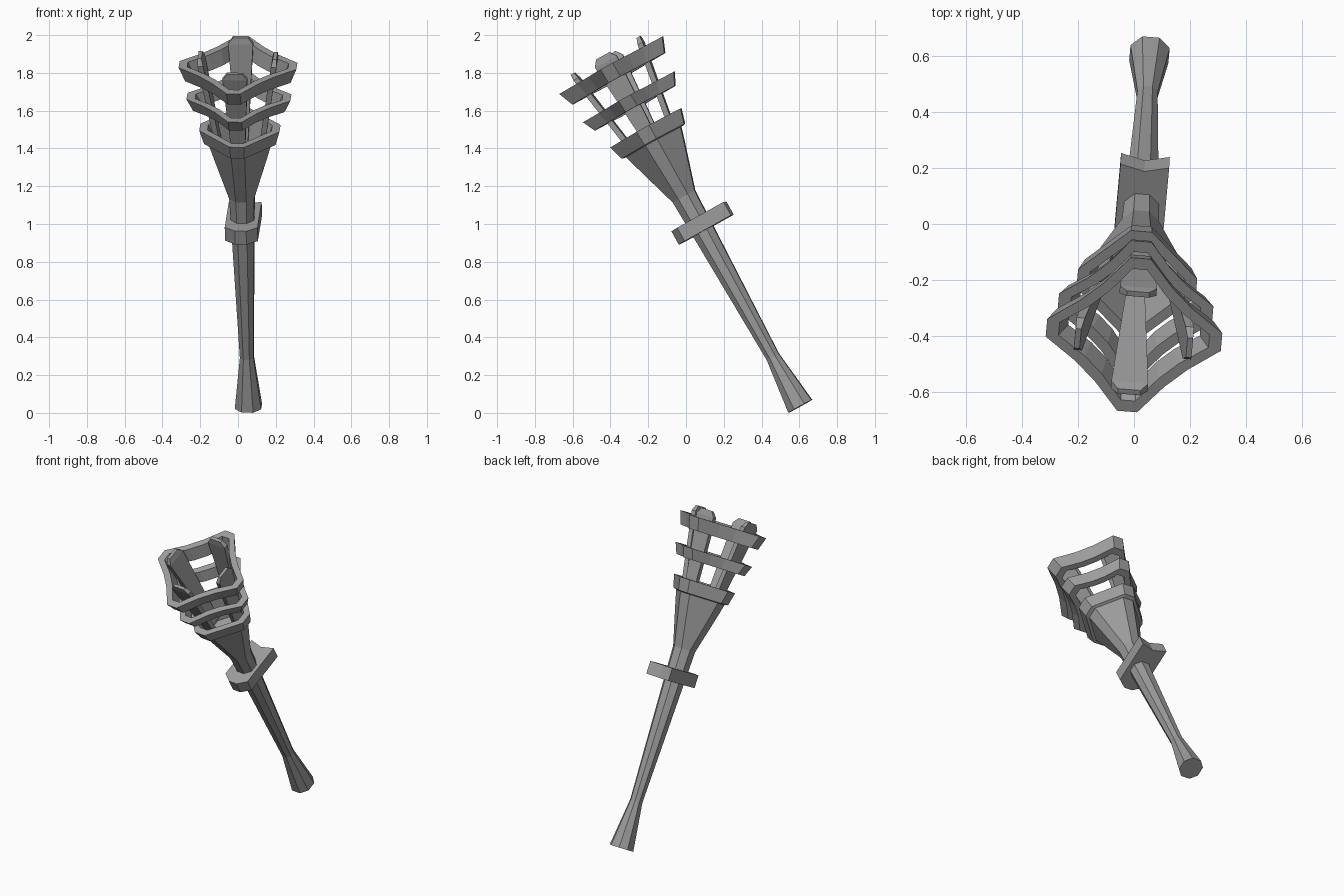
import bpy, bmesh
from mathutils import Matrix, Vector

if "Cube" in bpy.data.objects:
    bpy.data.objects.remove(bpy.data.objects["Cube"], do_unlink=True)

# Single dull metal colour
metal = bpy.data.materials.new("grey_metal")
metal.use_nodes = True
GREY = (0.33, 0.33, 0.33, 1)
metal.diffuse_color = GREY
metal.node_tree.nodes["Principled BSDF"].inputs["Base Color"].default_value = GREY

# Leaning frame: local z runs up the shaft, local y points to the back
axis = Vector((-0.055, -1.0, 1.805)).normalized()
side = Vector((0.05, 0.55, 0.31)).cross(axis).normalized()
back = axis.cross(side)
lean = Matrix.Translation((0.055, 0.605, 0.035)) @ Matrix((side, back, axis)).transposed().to_4x4()


def section(z, r, c, dip=None):
    """Diamond with cut corners; dip adds two pulled-in points per side."""
    pts = []
    for q in range(4):
        turn = Matrix.Rotation(q * 1.5707963, 3, 'Z')
        side_pts = [Vector((r, -c, z)), Vector((r, c, z))]
        if dip is not None:
            a, b = Vector((r, c, z)), Vector((c, r, z))
            inward = Vector((dip, dip, 0))
            side_pts += [a.lerp(b, f) - inward for f in (0.36, 0.64)]
        pts += [turn @ p for p in side_pts]
    return pts


def loft(name, sections, looped=False, turn=0):
    """Skin a list of equal cross-sections; cap the ends or close the loop."""
    bm = bmesh.new()
    rows = [[bm.verts.new(p) for p in s] for s in sections]
    pairs = list(zip(rows, rows[1:]))
    if looped:
        pairs.append((rows[-1], rows[0]))
    else:
        bm.faces.new(rows[0])
        bm.faces.new(rows[-1])
    for a, b in pairs:
        n = len(a)
        for i in range(n):
            j = (i + 1) % n
            bm.faces.new((a[i], a[j], b[j], b[i]))
    bmesh.ops.recalc_face_normals(bm, faces=bm.faces)
    mesh = bpy.data.meshes.new(name)
    bm.to_mesh(mesh)
    bm.free()
    mesh.materials.append(metal)
    obj = bpy.data.objects.new(name, mesh)
    obj.matrix_world = lean @ Matrix.Rotation(turn, 4, 'Z')
    bpy.context.collection.objects.link(obj)
    return obj


# Handle with flared foot
loft("handle", [section(0, 0.07, 0.031), section(0.3, 0.036, 0.016),
                section(1.27, 0.066, 0.028)])

# Flared cup with hollow mouth
loft("cup", [section(1.27, 0.066, 0.028), section(1.52, 0.142, 0.034),
             section(1.6, 0.165, 0.036), section(1.605, 0.19, 0.036),
             section(1.686, 0.213, 0.038), section(1.686, 0.17, 0.03),
             section(1.5, 0.1, 0.02)])

# Two basket rings
for name, z0, z1, r0, r1 in (("lower_ring", 1.805, 1.873, 0.243, 0.276),
                             ("upper_ring", 1.983, 2.065, 0.28, 0.313)):
    t = 0.045
    loft(name, [section(z0, r0, 0.036, 0.012), section(z1, r1, 0.036, 0.012),
                section(z1, r1 - t, 0.026, 0.012), section(z0, r0 - t, 0.026, 0.012)],
         looped=True)


# Four upright bars, widening to a clipped top
def bar_section(z, r, half, thick=0.015):
    return [Vector((r + thick, -half, z)), Vector((r + thick, half, z)),
            Vector((r - thick, half, z)), Vector((r - thick, -half, z))]


for k, name in enumerate(("left_bar", "back_bar", "right_bar", "front_bar")):
    loft(name, [bar_section(1.52, 0.105, 0.03), bar_section(2.09, 0.195, 0.066),
                bar_section(2.125, 0.2, 0.04, 0.01)], turn=k * 1.5707963)

# Wall bracket: pointed front, notched back
half = [(0.03, -0.146), (0.087, -0.105), (0.087, 0.177)]
outline = half + [(0, 0.155)] + [(-x, y) for x, y in reversed(half)]
loft("wall_bracket", [[Vector((x, y, z)) for x, y in outline] for z in (1.06, 1.141)])
